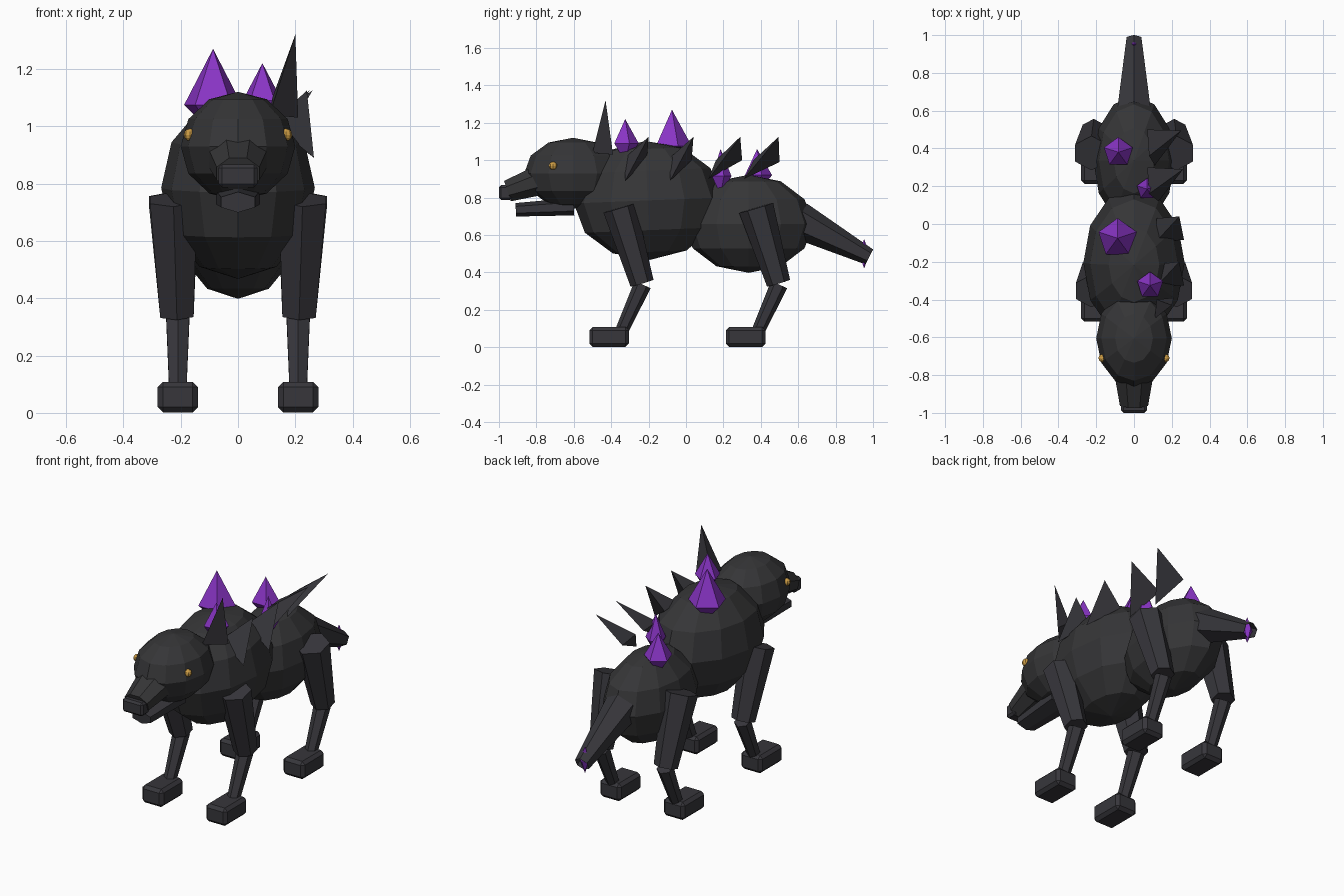
import bpy, bmesh, math
from mathutils import Vector, Matrix

if "Cube" in bpy.data.objects:
    bpy.data.objects.remove(bpy.data.objects["Cube"])


def material(name, rgb):
    m = bpy.data.materials.new(name)
    m.diffuse_color = (*rgb, 1)
    m.use_nodes = True
    m.node_tree.nodes["Principled BSDF"].inputs["Base Color"].default_value = m.diffuse_color
    return m


HIDE = material("charcoal hide", (0.036, 0.036, 0.038))
LIMB = material("slate limb", (0.038, 0.037, 0.044))
PURPLE = material("purple crystal", (0.25, 0.035, 0.56))
GOLD = material("gold eye", (0.62, 0.34, 0.06))


def finish(name, bm, mat):
    bmesh.ops.recalc_face_normals(bm, faces=bm.faces)
    me = bpy.data.meshes.new(name)
    bm.to_mesh(me)
    bm.free()
    me.materials.append(mat)
    ob = bpy.data.objects.new(name, me)
    bpy.context.collection.objects.link(ob)
    return ob


def ball(name, center, radii, mat, seg=12, rings=6, tilt=0):
    bm = bmesh.new()
    bmesh.ops.create_uvsphere(bm, u_segments=seg, v_segments=rings, radius=1)
    bm.transform(Matrix.Translation(center) @ Matrix.Rotation(tilt, 4, 'X')
                 @ Matrix.Diagonal((*radii, 1)))
    return finish(name, bm, mat)


def taper(name, a, b, r1, r2, mat, sides=6, turn=0, wide=1, caps=True):
    """Tapered prism from a to b, scaled sideways by wide."""
    a, b = Vector(a), Vector(b)
    d = b - a
    # local x stays close to world x so the sides line up
    z = d.normalized()
    y = z.cross(Vector((1, 0, 0))).normalized()
    x = y.cross(z)
    rot = Matrix((x, y, z)).transposed().to_4x4()
    bm = bmesh.new()
    bmesh.ops.create_cone(bm, cap_ends=caps, segments=sides, radius1=r1, radius2=r2, depth=d.length)
    bm.transform(Matrix.Translation((a + b) / 2) @ rot @ Matrix.Diagonal((wide, 1, 1, 1))
                 @ Matrix.Rotation(turn, 4, 'Z'))
    return finish(name, bm, mat)


def block(name, center, size, mat, bevel):
    bm = bmesh.new()
    bmesh.ops.create_cube(bm, size=1)
    bm.transform(Matrix.Translation(center) @ Matrix.Diagonal((*size, 1)))
    bmesh.ops.bevel(bm, geom=bm.edges[:], offset=bevel, segments=1, affect='EDGES')
    return finish(name, bm, mat)


def crystal(name, x, y, z, r, up, down, mat, sides=5):
    """Faceted crystal with its girdle at z."""
    bm = bmesh.new()
    ring = []
    for i in range(sides):
        t = math.pi / 2 + math.tau * i / sides
        ring.append(bm.verts.new((x + r * math.cos(t), y + r * math.sin(t), z)))
    top, bottom = bm.verts.new((x, y, z + up)), bm.verts.new((x, y, z - down))
    for i in range(sides):
        for apex in (top, bottom):
            bm.faces.new((ring[i - 1], ring[i], apex))
    return finish(name, bm, mat)


# body masses
ball("chest", (0, -0.205, 0.785), (0.268, 0.395, 0.318), HIDE, tilt=0.04)
ball("hips", (0, 0.335, 0.66), (0.215, 0.345, 0.262), HIDE)
ball("head", (0, -0.605, 0.93), (0.2, 0.26, 0.19), HIDE)

# muzzle
taper("snout", (0, -0.76, 0.90), (0, -0.955, 0.835), 0.09, 0.062, HIDE, 8, math.pi / 8, 1.3)
block("nose", (0, -0.965, 0.827), (0.135, 0.07, 0.08), LIMB, 0.012)
taper("lower_jaw", (0, -0.60, 0.752), (0, -0.91, 0.735), 0.047, 0.036, LIMB, 6, 0, 1.9)

# eyes and legs on both sides
for s, side in ((-1, "left"), (1, "right")):
    ball(side + "_eye", (s * 0.167, -0.71, 0.97), (0.022,) * 3, GOLD, 8, 6)
    for end, y0, r in (("front", 0, 0.09), ("rear", 0.73, 0.095)):
        n = side + "_" + end
        taper(n + "_thigh", (s * 0.225, y0 - 0.355, 0.745), (s * 0.213, y0 - 0.235, 0.342),
              r, 0.064, LIMB, wide=1.05)
        taper(n + "_shin", (s * 0.21, y0 - 0.232, 0.335), (s * 0.21, y0 - 0.345, 0.085),
              0.047, 0.035, LIMB)
        block(n + "_foot", (s * 0.21, y0 - 0.411, 0.055), (0.14, 0.212, 0.106), LIMB, 0.018)

# tail with a crystal in its open end
taper("tail", (0, 0.60, 0.68), (0, 0.98, 0.483), 0.1, 0.045, LIMB, caps=False)
crystal("tail_crystal", 0, 0.952, 0.50, 0.03, 0.08, 0.08, PURPLE)

# back crystals
for i, (x, y, z, r, up) in enumerate([(0.085, -0.325, 1.09, 0.072, 0.13),
                                      (-0.087, -0.075, 1.075, 0.106, 0.195),
                                      (0.07, 0.185, 0.915, 0.058, 0.145),
                                      (-0.083, 0.38, 0.92, 0.08, 0.14)]):
    crystal(f"back_crystal_{i + 1}", x, y, z, r, up, 0.1, PURPLE)

# three-sided spines along one flank: tip then base corners
spines = [
    [(0.2, -0.43, 1.32), (0.11, -0.5, 1.04), (0.21, -0.39, 1.03), (0.12, -0.4, 1.1)],
    [(0.24, -0.2, 1.125), (0.14, -0.21, 1.0), (0.265, -0.325, 0.89), (0.12, -0.33, 1.01)],
    [(0.24, 0.04, 1.125), (0.12, 0.03, 1.0), (0.265, -0.085, 0.89), (0.12, -0.09, 1.01)],
    [(0.26, 0.29, 1.125), (0.07, 0.3, 1.0), (0.13, 0.12, 0.9), (0.08, 0.16, 1.0)],
    [(0.25, 0.495, 1.125), (0.07, 0.5, 0.99), (0.11, 0.31, 0.9), (0.08, 0.36, 1.0)],
]
for i, pts in enumerate(spines):
    bm = bmesh.new()
    v = [bm.verts.new(p) for p in pts]
    for f in ((0, 1, 2), (0, 2, 3), (0, 3, 1), (1, 2, 3)):
        bm.faces.new([v[k] for k in f])
    finish(f"spine_{i + 1}", bm, LIMB)
